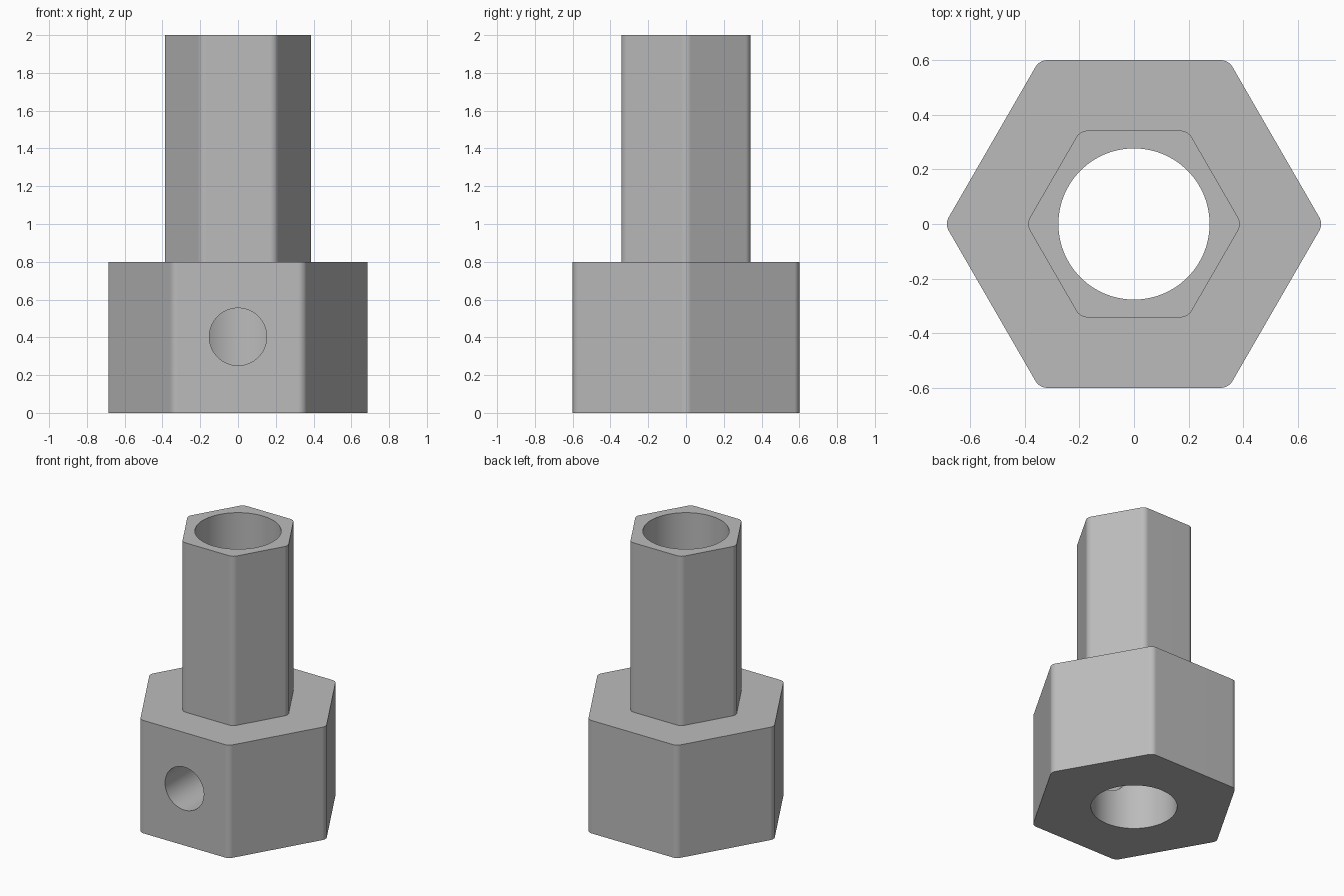
import bpy, bmesh
from math import sin, cos, radians, sqrt

cube = bpy.data.objects.get("Cube")
if cube:
    bpy.data.objects.remove(cube, do_unlink=True)

STEPS = 12          # points per rounded hexagon corner
FILLET = 0.05


def grey_material():
    mat = bpy.data.materials.new("plain grey")
    mat.use_nodes = True
    color = (0.5, 0.5, 0.5, 1)
    mat.diffuse_color = color
    mat.node_tree.nodes["Principled BSDF"].inputs["Base Color"].default_value = color
    return mat


def rounded_hexagon(apothem):
    """Outline with points on +x and -x, corners rounded by FILLET."""
    centre = (apothem - FILLET) * 2 / sqrt(3)
    points = []
    for corner in range(6):
        a = radians(60 * corner)
        for i in range(STEPS):
            b = a + radians(-30 + 60 * i / (STEPS - 1))
            points.append((centre * cos(a) + FILLET * cos(b),
                           centre * sin(a) + FILLET * sin(b)))
    return points


def circle(radius):
    count = 6 * STEPS
    angles = [radians(-30 + 360 * (i + 0.5) / count) for i in range(count)]
    return [(radius * cos(a), radius * sin(a)) for a in angles]


def closed_loft(name, sections):
    """Bridge (outline, height) sections into a closed tube-like solid."""
    bm = bmesh.new()
    rings = [[bm.verts.new((x, y, z)) for x, y in outline] for outline, z in sections]
    for k, ring in enumerate(rings):
        following = rings[(k + 1) % len(rings)]
        for i in range(len(ring)):
            j = (i + 1) % len(ring)
            bm.faces.new((ring[i], ring[j], following[j], following[i]))
    bmesh.ops.recalc_face_normals(bm, faces=bm.faces)
    mesh = bpy.data.meshes.new(name)
    bm.to_mesh(mesh)
    bm.free()
    obj = bpy.data.objects.new(name, mesh)
    bpy.context.collection.objects.link(obj)
    return obj


# Stepped hexagonal body with a round bore straight through
wide, narrow, bore = rounded_hexagon(0.6), rounded_hexagon(0.342), circle(0.277)
body = closed_loft("hexagonal_socket", [
    (wide, 0), (wide, 0.8), (narrow, 0.8), (narrow, 2), (bore, 2), (bore, 0)])
body.data.materials.append(grey_material())

# Round side hole from the front face into the bore
bpy.ops.mesh.primitive_cylinder_add(
    vertices=64, radius=0.152, depth=0.8,
    location=(0, -0.4, 0.403), rotation=(radians(90), 0, 0))
cutter = bpy.context.object
cutter.name = "side_hole_cutter"
cutter.hide_render = True

bpy.ops.object.select_all(action='DESELECT')
body.select_set(True)
bpy.context.view_layer.objects.active = body
cut = body.modifiers.new("side hole", 'BOOLEAN')
cut.operation = 'DIFFERENCE'
cut.solver = 'EXACT'
cut.object = cutter
bpy.ops.object.modifier_apply(modifier=cut.name)
bpy.data.objects.remove(cutter, do_unlink=True)

# Smooth rounded surfaces, crisp rims
bpy.ops.object.shade_smooth_by_angle(angle=radians(30))
weighted = body.modifiers.new("even shading", 'WEIGHTED_NORMAL')
weighted.keep_sharp = True
